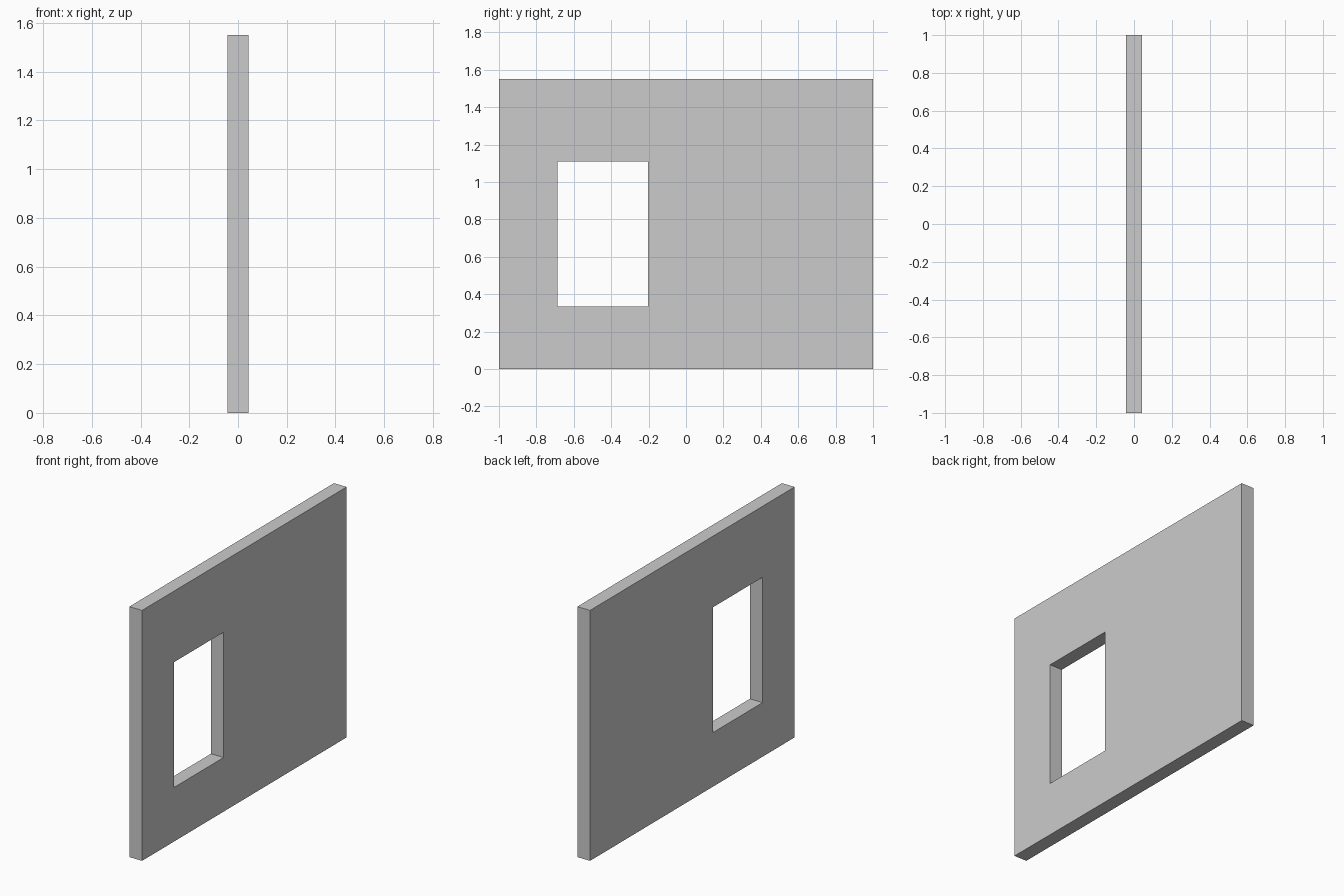
import bpy
import bmesh

if "Cube" in bpy.data.objects:
    bpy.data.objects.remove(bpy.data.objects["Cube"])

THICK = 0.087
OUTER = (-1.0, 1.0, 0.0, 1.55)         # y min, y max, z min, z max
OPENING = (-0.687, -0.203, 0.335, 1.11)


def corners(bm, rect, x):
    y0, y1, z0, z1 = rect
    return [bm.verts.new((x, y, z)) for y, z in ((y0, z0), (y1, z0), (y1, z1), (y0, z1))]


# Wall face: a ring of four quads around the window opening
bm = bmesh.new()
outer = corners(bm, OUTER, -THICK / 2)
inner = corners(bm, OPENING, -THICK / 2)
for i in range(4):
    j = (i + 1) % 4
    bm.faces.new((outer[i], outer[j], inner[j], inner[i]))

# Thickness: extrude the ring through the wall, which also lines the opening
ext = bmesh.ops.extrude_face_region(bm, geom=bm.faces[:], use_keep_orig=True)
moved = [g for g in ext["geom"] if isinstance(g, bmesh.types.BMVert)]
bmesh.ops.translate(bm, verts=moved, vec=(THICK, 0, 0))
bmesh.ops.recalc_face_normals(bm, faces=bm.faces[:])

mesh = bpy.data.meshes.new("window_wall")
bm.to_mesh(mesh)
bm.free()
bpy.context.collection.objects.link(bpy.data.objects.new("window_wall", mesh))
